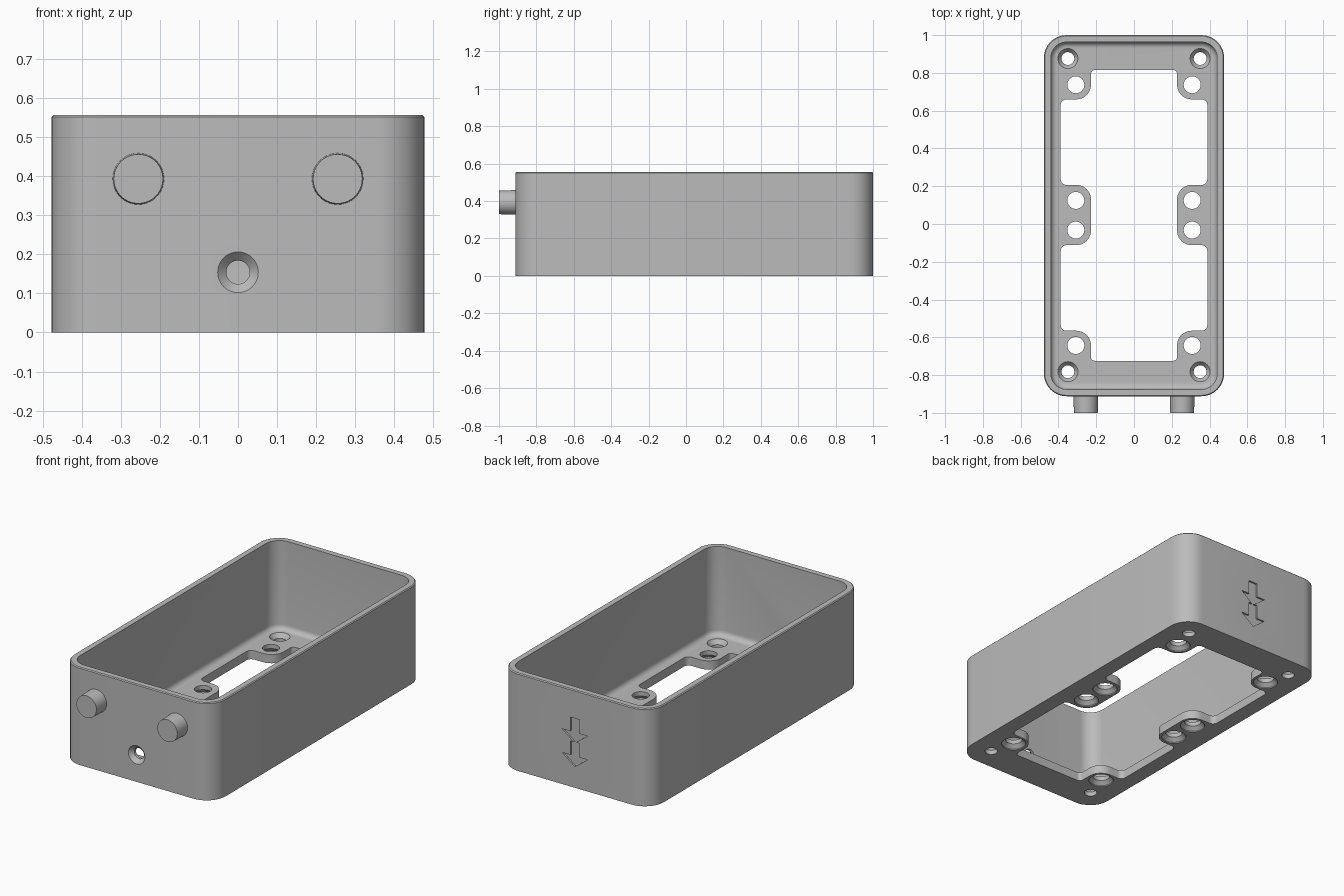
import bpy
import bmesh
from math import pi, sin, cos, radians
from mathutils import Vector, Matrix

if "Cube" in bpy.data.objects:
    bpy.data.objects.remove(bpy.data.objects["Cube"])

grey = bpy.data.materials.new("mid grey")
grey.use_nodes = True
grey.diffuse_color = (0.5, 0.5, 0.5, 1)
grey.node_tree.nodes["Principled BSDF"].inputs["Base Color"].default_value = (0.5, 0.5, 0.5, 1)

HALF_X, Y_FRONT, Y_BACK, HEIGHT = 0.477, -0.912, 1.0, 0.556
WALL, FLOOR, CORNER, FILLET = 0.037, 0.05, 0.12, 0.03


def rounded(corners, steps=10):
    """Polygon of (x, y, radius) corners with each corner rounded."""
    out = []
    for i, (x, y, r) in enumerate(corners):
        p = Vector((x, y))
        a = (Vector(corners[i - 1][:2]) - p).normalized()
        b = (Vector(corners[(i + 1) % len(corners)][:2]) - p).normalized()
        if r == 0:
            out.append(p)
            continue
        centre = p + (a + b) * r
        for k in range(steps + 1):
            t = k / steps * pi / 2
            out.append(centre - b * r * cos(t) - a * r * sin(t))
    return out


def outline(inset):
    x, y0, y1, r = HALF_X - inset, Y_FRONT + inset, Y_BACK - inset, CORNER - inset
    return rounded([(-x, y0, r), (x, y0, r), (x, y1, r), (-x, y1, r)])


def loft(name, rings):
    """Closed solid through rings of 3D points, capped at both ends."""
    bm = bmesh.new()
    loops = [[bm.verts.new(p) for p in ring] for ring in rings]
    for lo, hi in zip(loops, loops[1:]):
        for i in range(len(lo)):
            bm.faces.new((lo[i - 1], lo[i], hi[i], hi[i - 1]))
    bm.faces.new(loops[0][::-1])
    bm.faces.new(loops[-1])
    bmesh.ops.recalc_face_normals(bm, faces=bm.faces)
    mesh = bpy.data.meshes.new(name)
    bm.to_mesh(mesh)
    bm.free()
    mesh.materials.append(grey)
    obj = bpy.data.objects.new(name, mesh)
    bpy.context.collection.objects.link(obj)
    return obj


def turned(name, centre, profile, along_y=False):
    """Round solid from (radius, height) pairs around z, or around y."""
    turn = Matrix.Rotation(-pi / 2, 3, 'X') if along_y else Matrix.Identity(3)
    n = 40
    return loft(name, [[Vector(centre) + turn @ Vector((r * cos(2 * pi * i / n), r * sin(2 * pi * i / n), h))
                        for i in range(n)] for r, h in profile])


def cut(target, cutter):
    cutter.hide_render = True
    mod = target.modifiers.new("cut", 'BOOLEAN')
    mod.operation, mod.solver, mod.object = 'DIFFERENCE', 'EXACT', cutter
    bpy.context.view_layer.objects.active = target
    bpy.ops.object.modifier_apply(modifier=mod.name)
    bpy.data.objects.remove(cutter)


# Open tray: outer wall, softened rim, inner wall, fillet into the floor
levels = [(0, 0), (0, HEIGHT - 0.005), (0.005, HEIGHT), (WALL, HEIGHT)]
for k in range(7):
    t = k / 6 * pi / 2
    levels.append((WALL + FILLET * (1 - cos(t)), FLOOR + FILLET * (1 - sin(t))))
tray = loft("tray", [[(p.x, p.y, z) for p in outline(inset)] for inset, z in levels])

# Floor opening that leaves the rounded screw tabs standing
IN, OUT, R, S = 0.228, 0.388, 0.077, 0.03
side = [(IN, 0.815, 0.02), (IN, 0.66, R), (OUT, 0.66, S),
        (OUT, 0.207, S), (IN, 0.207, R), (IN, -0.112, R), (OUT, -0.112, S),
        (OUT, -0.565, S), (IN, -0.565, R), (IN, -0.724, 0.02)]
shape = rounded(side + [(-x, y, r) for x, y, r in reversed(side)])
cut(tray, loft("opening_cutter", [[(p.x, p.y, z) for p in shape] for z in (-0.1, FLOOR + 0.05)]))

for s in (-1, 1):
    # Tab holes, countersunk from below
    for y in (0.737, 0.125, -0.032, -0.643):
        cut(tray, turned("tab_hole_cutter", (s * 0.308, y, 0),
                         [(0.066, -0.02), (0.066, 0.006), (0.045, 0.026), (0.045, 0.1)]))
    # Corner holes, countersunk from above
    for y in (0.876, -0.782):
        cut(tray, turned("corner_hole_cutter", (s * 0.35, y, 0),
                         [(0.034, -0.02), (0.034, 0.025), (0.053, FLOOR), (0.053, 0.07)]))

# Countersunk hole through the front wall
cut(tray, turned("front_hole_cutter", (0, Y_FRONT, 0.154),
                 [(0.052, -0.02), (0.052, 0), (0.03, 0.022), (0.03, 0.08)], along_y=True))

# Two engraved down arrows on the back wall
half = [(0.028, 0.14), (0.028, 0.06), (0.08, 0.06), (0, 0)]
arrow = half + [(-x, z) for x, z in reversed(half[:-1])]
for base in (0.255, 0.12):
    cut(tray, loft("arrow_cutter", [[(x, y, base + z) for x, z in arrow]
                                    for y in (Y_BACK - 0.01, Y_BACK + 0.02)]))

# Pegs on the front wall
parts = [tray]
for s, label in ((-1, "right"), (1, "left")):
    parts.append(turned(label + "_peg", (s * 0.255, Y_FRONT, 0.393),
                        [(0.063, -0.088), (0.066, 0.01)], along_y=True))

bpy.ops.object.select_all(action='DESELECT')
for obj in parts:
    obj.select_set(True)
bpy.context.view_layer.objects.active = tray
bpy.ops.object.shade_smooth_by_angle(angle=radians(30))
